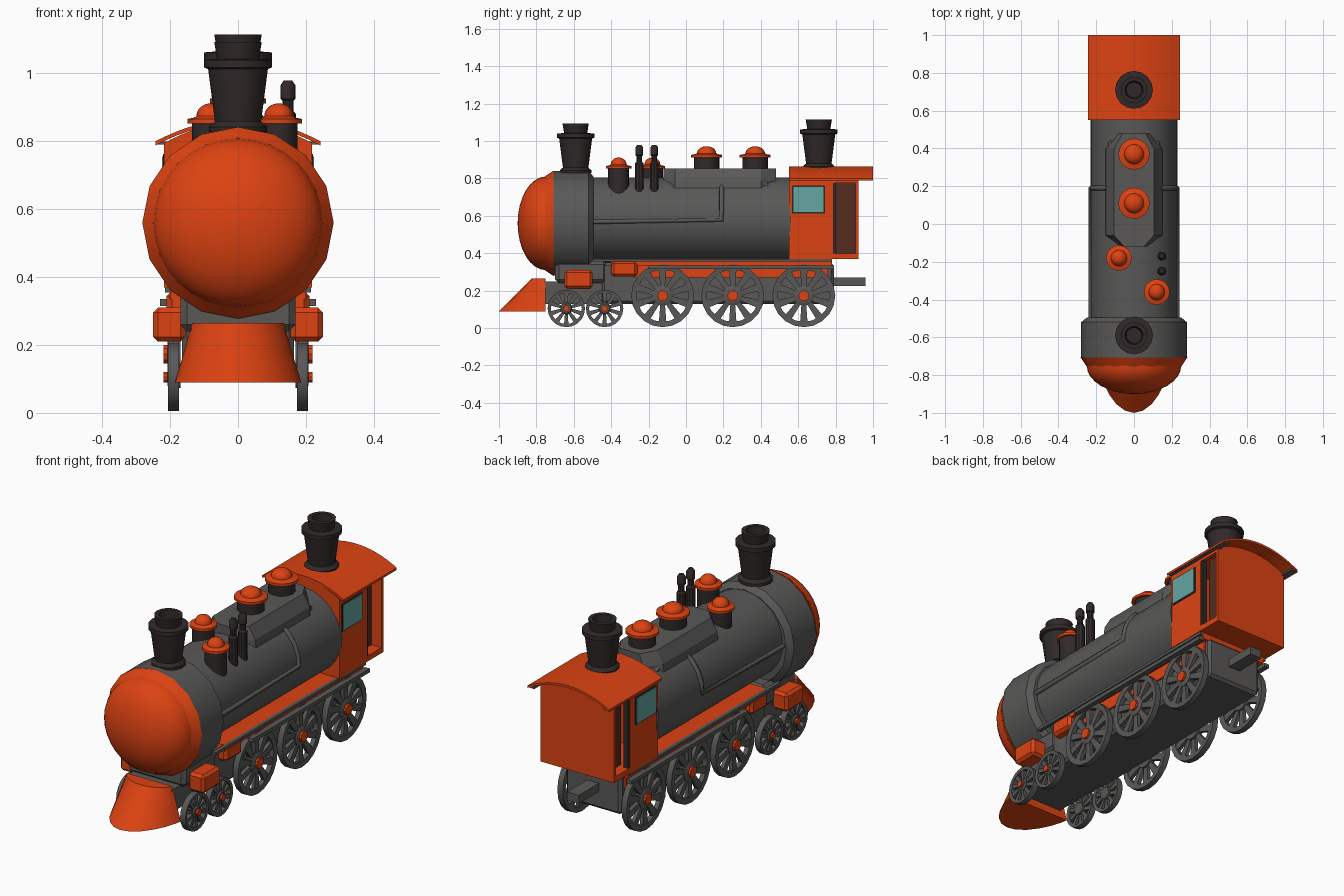
import bpy, bmesh, math
from mathutils import Vector

cube = bpy.data.objects.get("Cube")
if cube:
    bpy.data.objects.remove(cube, do_unlink=True)


def material(name, rgb):
    m = bpy.data.materials.new(name)
    m.use_nodes = True
    m.diffuse_color = (*rgb, 1)
    m.node_tree.nodes["Principled BSDF"].inputs["Base Color"].default_value = (*rgb, 1)
    return m


ORANGE = material("orange paint", (0.72, 0.055, 0.006))
GRAY = material("gray steel", (0.1, 0.098, 0.096))
BLACK = material("dark iron", (0.03, 0.022, 0.022))
GLASS = material("teal glass", (0.13, 0.38, 0.36))
BROWN = material("shaded brown", (0.09, 0.025, 0.016))


def finish(bm, name, mat, smooth=True):
    bmesh.ops.recalc_face_normals(bm, faces=bm.faces)
    me = bpy.data.meshes.new(name)
    bm.to_mesh(me)
    bm.free()
    ob = bpy.data.objects.new(name, me)
    bpy.context.collection.objects.link(ob)
    me.materials.append(mat)
    if smooth:
        bpy.ops.object.select_all(action="DESELECT")
        ob.select_set(True)
        bpy.context.view_layer.objects.active = ob
        bpy.ops.object.shade_smooth_by_angle(angle=math.radians(35))
    return ob


def box(name, mat, x, y, z, bevel=0):
    """Box from (min, max) pairs."""
    bm = bmesh.new()
    bmesh.ops.create_cube(bm, size=1)
    for v in bm.verts:
        v.co = [r[0] if c < 0 else r[1] for c, r in zip(v.co, (x, y, z))]
    if bevel:
        bmesh.ops.bevel(bm, geom=bm.edges[:], offset=bevel, segments=1, affect="EDGES")
    return finish(bm, name, mat, False)


def pair(name, mat, x, y, z, bevel=0):
    """Mirrored pair of boxes on the left and right."""
    box("left_" + name, mat, x, y, z, bevel)
    box("right_" + name, mat, (-x[1], -x[0]), y, z, bevel)


def loft(bm, rings, closed=False, caps=True):
    loops = [[bm.verts.new(p) for p in ring] for ring in rings]
    n = len(loops[0])
    steps = list(zip(loops, loops[1:])) + ([(loops[-1], loops[0])] if closed else [])
    for a, b in steps:
        for i in range(n):
            bm.faces.new((a[i], a[(i + 1) % n], b[(i + 1) % n], b[i]))
    if caps and not closed:
        bm.faces.new(loops[0])
        bm.faces.new(loops[-1])


def turned(name, mat, profile, origin, axis="Z", sides=16, closed=False):
    """Revolve (radius, height) points about an axis."""
    o = Vector(origin)
    place = {"Z": lambda a, b, h: (a, b, h), "Y": lambda a, b, h: (a, h, b),
             "X": lambda a, b, h: (h, a, b)}[axis]
    turn = [math.tau * i / sides for i in range(sides)]
    bm = bmesh.new()
    loft(bm, [[o + Vector(place(r * math.cos(t), r * math.sin(t), h)) for t in turn]
              for r, h in profile], closed)
    return finish(bm, name, mat)


def extrude(name, mat, outline, y, smooth=False):
    """Extrude an (x, z) outline along y."""
    bm = bmesh.new()
    loft(bm, [[(x, d, z) for x, z in outline] for d in y])
    return finish(bm, name, mat, smooth)


def pipe(name, mat, points, radius):
    cu = bpy.data.curves.new(name, "CURVE")
    cu.dimensions = "3D"
    cu.bevel_depth, cu.bevel_resolution = radius, 1
    sp = cu.splines.new("POLY")
    sp.points.add(len(points) - 1)
    for p, co in zip(sp.points, points):
        p.co = (*co, 1)
    cu.materials.append(mat)
    ob = bpy.data.objects.new(name, cu)
    bpy.context.collection.objects.link(ob)


# Boiler, smokebox and rounded nose
AXIS, R = 0.578, 0.228
turned("boiler", GRAY, [(R, -0.52), (R, 0.56)], (0, 0, AXIS), "Y", 24)
turned("smokebox", GRAY, [(0.28, -0.71), (0.28, -0.52), (0.25, -0.495)], (0, 0, 0.56), "Y")
turned("nose_ring", ORANGE, [(0.25, -0.755), (0.282, -0.708)], (0, 0, 0.56), "Y")
arc = [math.pi / 2 * i / 8 for i in range(8)]
turned("nose_dome", ORANGE, [(0.25 * math.cos(t), -0.75 - 0.15 * math.sin(t)) for t in arc]
       + [(0.005, -0.9)], (0, 0, 0.56), "Y", 32)

# Raised casing along the top of the boiler
bm = bmesh.new()
plan = [(-0.06, -0.12), (0.06, -0.12), (0.125, -0.06), (0.125, 0.4), (0.07, 0.48),
        (-0.07, 0.48), (-0.125, 0.4), (-0.125, -0.06)]
loft(bm, [[(x * s, y, z) for x, y in plan] for s, z in ((1.25, 0.7), (1.15, 0.79), (0.85, 0.853))])
finish(bm, "top_casing", GRAY, False)

# Steam pipes hugging the boiler
for side, s in (("left", 1), ("right", -1)):
    bend = [(s * R * math.cos(t), 0.19, AXIS + R * math.sin(t)) for t in (0, 0.25, 0.5, 0.75, 1.0)]
    end = bend[-1]
    pipe(side + "_steam_pipe", GRAY, [(s * R, -0.5, AXIS - 0.01)] + bend
         + [(end[0], 0.43, end[2]), (end[0], 0.43, end[2] - 0.03)], 0.014)

# Chimneys
stack = [(0.085, 0), (0.085, 0.015), (0.068, 0.03), (0.088, 0.185), (0.1, 0.19), (0.1, 0.212),
         (0.062, 0.215), (0.07, 0.265), (0.048, 0.265), (0.04, 0.19), (0.04, 0.02)]
turned("front_chimney", BLACK, stack, (0, -0.59, 0.828))
turned("cab_chimney", BLACK, stack, (0, 0.71, 0.85))

# Domes on the boiler
for i, (x, y, z, k, depth) in enumerate(((0, 0.37, 0.92, 1, 0.1), (0, 0.11, 0.92, 1, 0.1),
                                         (-0.08, -0.18, 0.86, 0.82, 0.13),
                                         (0.12, -0.36, 0.86, 0.82, 0.14))):
    turned(f"dome_base_{i}", BLACK, [(0.068 * k, -depth), (0.068 * k, 0)], (x, y, z))
    turned(f"dome_cap_{i}", ORANGE, [(0.083 * k, -0.008), (0.083 * k, 0.006), (0.06 * k, 0.01)]
           + [(0.052 * k * math.cos(t), 0.014 + 0.038 * math.sin(t)) for t in arc], (x, y, z))

# Whistles
for i, y in enumerate((-0.25, -0.17)):
    turned(f"whistle_{i}", BLACK, [(0.024, 0.73), (0.024, 0.88), (0.016, 0.89), (0.016, 0.92),
                                   (0.022, 0.925), (0.022, 0.965), (0.012, 0.98)], (0.147, y, 0), sides=10)

# Cab with arched end walls, open doorways and windows
W = 0.218
steps = [i / 8 - 1 for i in range(17)]
gable = [(W * u, 0.855 - 0.06 * u * u) for u in steps] + [(W, 0.37), (-W, 0.37)]
extrude("cab_front_wall", ORANGE, gable, (0.55, 0.57))
extrude("cab_back_wall", ORANGE, gable, (0.905, 0.922))
box("cab_floor", ORANGE, (-W, W), (0.55, 0.92), (0.37, 0.4))
pair("cab_side", ORANGE, (W - 0.02, W), (0.56, 0.785), (0.38, 0.8))
pair("door_header", ORANGE, (W - 0.02, W), (0.78, 0.92), (0.775, 0.8))
pair("door_panel", BROWN, (0.15, 0.16), (0.78, 0.91), (0.39, 0.8))
pair("door_post", BLACK, (W - 0.03, W - 0.003), (0.783, 0.798), (0.4, 0.775))
pair("window_frame", BLACK, (W, W + 0.003), (0.567, 0.743), (0.613, 0.762))
pair("window_pane", GLASS, (W, W + 0.006), (0.574, 0.736), (0.62, 0.755))
roof = [(0.243 * u, 0.865 - 0.065 * u * u) for u in steps]
extrude("cab_roof", ORANGE, roof + [(x, z - 0.012) for x, z in reversed(roof)], (0.55, 1.0), True)
pair("roof_edge", GRAY, (0.205, 0.24), (0.555, 0.995), (0.79, 0.8))

# Chassis
box("main_frame", GRAY, (-0.165, 0.165), (-0.45, 0.79), (0.13, 0.35), 0.015)
box("front_frame", GRAY, (-0.14, 0.14), (-0.76, -0.4), (0.13, 0.25))
box("smokebox_saddle", GRAY, (-0.17, 0.17), (-0.7, -0.42), (0.24, 0.36), 0.02)
box("rear_coupler", GRAY, (-0.035, 0.035), (0.78, 0.96), (0.225, 0.27))
box("running_board", ORANGE, (-0.2, 0.2), (-0.4, 0.78), (0.335, 0.37))
pair("side_valance", ORANGE, (0.16, 0.175), (-0.28, 0.76), (0.27, 0.34))
pair("side_rail", GRAY, (0.2, 0.23), (-0.2, 0.79), (0.315, 0.335))
pair("board_edge", GRAY, (0.195, 0.215), (-0.5, 0.78), (0.355, 0.37))
pair("tool_box", ORANGE, (0.15, 0.21), (-0.4, -0.26), (0.275, 0.36), 0.015)
pair("cylinder_block", ORANGE, (0.155, 0.25), (-0.65, -0.5), (0.21, 0.31), 0.014)

# Cowcatcher
bm = bmesh.new()
sweep = [math.pi * i / 12 for i in range(13)]
loft(bm, [[(w * math.cos(t), -0.75 - d * math.sin(t) ** 1.4, z) for t in sweep]
          for w, d, z in ((0.185, 0.25, 0.09), (0.135, 0.075, 0.265))])
finish(bm, "cowcatcher", ORANGE)


# Spoked wheels
def wheel(name, s, y, r, spokes=10):
    x = s * 0.19
    turned(name + "_rim", GRAY, [(r, -0.016), (r, 0.016), (r * 0.83, 0.013), (r * 0.83, -0.013)],
           (x, y, r + 0.005), "X", 20, closed=True)
    turned(name + "_hub", GRAY, [(r * 0.32, -0.02), (r * 0.32, 0.012), (r * 0.25, 0.018)]
           if s > 0 else [(r * 0.25, -0.018), (r * 0.32, -0.012), (r * 0.32, 0.02)],
           (x, y, r + 0.005), "X")
    turned(name + "_axle_cap", ORANGE, [(r * 0.17, 0), (r * 0.17, s * 0.03)],
           (x, y, r + 0.005), "X", 10)
    bm = bmesh.new()
    for i in range(spokes):
        t = math.tau * (i + 0.5) / spokes
        out, across = Vector((0, math.cos(t), math.sin(t))), Vector((0, -math.sin(t), math.cos(t)))
        c = Vector((x, y, r + 0.005))
        loft(bm, [[c + out * d * r + across * a * w * r + Vector((b * 0.01, 0, 0))
                   for a, b in ((-1, -1), (1, -1), (1, 1), (-1, 1))]
                  for d, w in ((0.2, 0.07), (0.87, 0.12))])
    finish(bm, name + "_spokes", GRAY, False)


for side, s in (("left", 1), ("right", -1)):
    for i, y in enumerate((-0.125, 0.25, 0.63)):
        wheel(f"{side}_driving_wheel_{i}", s, y, 0.168)
    for i, y in enumerate((-0.64, -0.435)):
        wheel(f"{side}_leading_wheel_{i}", s, y, 0.1)
